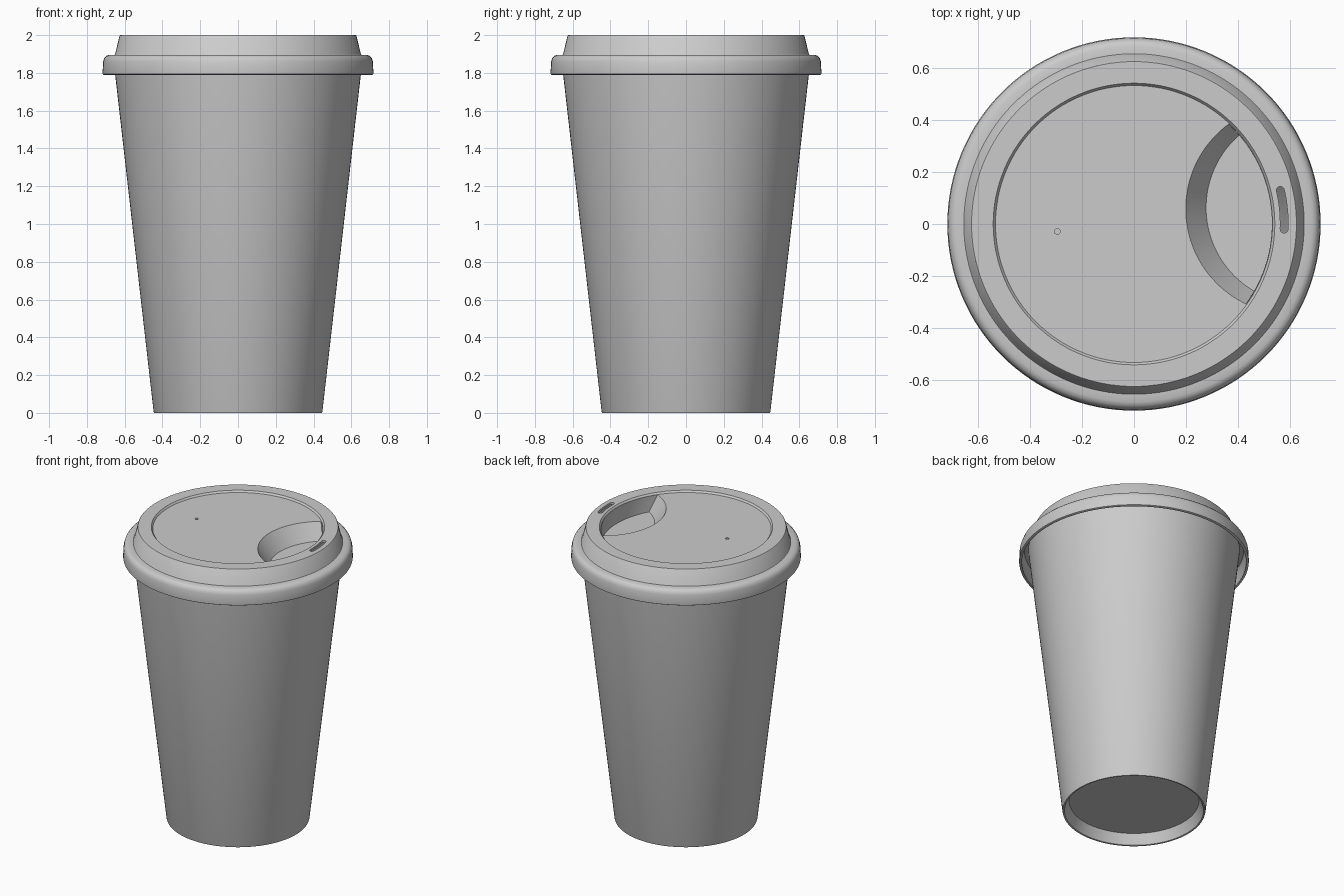
import bpy, bmesh, math
from mathutils import Matrix

if "Cube" in bpy.data.objects:
    bpy.data.objects.remove(bpy.data.objects["Cube"])

TURN = Matrix.Rotation(math.radians(5.5), 4, 'Z')   # lid is turned slightly on the cup


def make(name, bm):
    bmesh.ops.recalc_face_normals(bm, faces=bm.faces)
    me = bpy.data.meshes.new(name)
    bm.to_mesh(me)
    bm.free()
    ob = bpy.data.objects.new(name, me)
    bpy.context.collection.objects.link(ob)
    return ob


def lathe(name, profile, n=128):
    bm = bmesh.new()
    rings = []
    for r, z in profile:
        if r == 0:
            rings.append([bm.verts.new((0, 0, z))] * n)
        else:
            rings.append([bm.verts.new((r * math.cos(2 * math.pi * i / n),
                                        r * math.sin(2 * math.pi * i / n), z)) for i in range(n)])
    for a, b in zip(rings, rings[1:]):
        for i in range(n):
            j = (i + 1) % n
            bm.faces.new(list(dict.fromkeys((a[i], a[j], b[j], b[i]))))
    return make(name, bm)


def loft(name, bottom, top):
    """Closed solid between two outlines with equal point counts."""
    bm = bmesh.new()
    a, b = ([bm.verts.new(p) for p in loop] for loop in (bottom, top))
    for i in range(len(a)):
        j = (i + 1) % len(a)
        bm.faces.new((a[i], a[j], b[j], b[i]))
    bm.faces.new(a[::-1])
    bm.faces.new(b)
    bm.transform(TURN)
    return make(name, bm)


def arc(cx, r, a0, a1, n, z):
    return [(cx + r * math.cos(a0 + (a1 - a0) * i / n),
             r * math.sin(a0 + (a1 - a0) * i / n), z) for i in range(n + 1)]


def crescent(c, r, ro, z):
    """Overlap of the lid circle (radius ro) and a circle of radius r centred at x = c."""
    x = (ro * ro - r * r + c * c) / (2 * c)
    y = math.sqrt(ro * ro - x * x)
    outer, inner = math.atan2(y, x), math.atan2(y, x - c)
    return (arc(0, ro, -outer, outer, 32, z)
            + arc(c, r, inner, 2 * math.pi - inner, 40, z)[1:-1])


def boolean(target, cutter, op):
    m = target.modifiers.new(op, 'BOOLEAN')
    m.object, m.operation, m.solver = cutter, op, 'EXACT'
    bpy.context.view_layer.update()
    dg = bpy.context.evaluated_depsgraph_get()
    me = bpy.data.meshes.new_from_object(target.evaluated_get(dg))
    target.modifiers.clear()
    target.data = me
    bpy.data.objects.remove(cutter)


# Tapered cup with a recessed bottom
cup = lathe("cup", [(0, .07), (.405, .07), (.434, .002), (.438, 0), (.444, 0), (.447, .008),
                    (.66, 1.875), (.645, 1.875), (.433, .085), (0, .085)])

# Thin lid with rounded skirt and shallow sunken top
lid = lathe("lid", [(0, 1.988), (.532, 1.988), (.541, 2), (.624, 2), (.627, 1.997),
                    (.65, 1.902), (.654, 1.896), (.683, 1.895), (.697, 1.89), (.708, 1.879),
                    (.714, 1.86), (.717, 1.80), (.716, 1.793), (.711, 1.79), (.70, 1.79),
                    (.698, 1.86), (.685, 1.88), (.637, 1.882), (.613, 1.985), (.555, 1.985),
                    (.542, 1.973), (0, 1.973)])

# Sipping hollow: add its shell below the top, then carve it out
boolean(lid, loft("hollow_shell", crescent(.645, .381, .545, 1.865),
                  crescent(.605, .42, .545, 1.981)), 'UNION')
boolean(lid, loft("hollow", crescent(.65, .37, .53, 1.88),
                  crescent(.5935, .415, .53, 2.02)), 'DIFFERENCE')

# Curved drinking slot with rounded ends
h, rs, w = .13, .577, .015
slot = []
for z in (1.94, 2.05):
    pts = [(x, y, z) for x, y, _ in arc(0, rs + w, -h, h, 12, z)]
    ends = [(-h, h, range(7, 0, -1))]
    for k in range(1, 8):
        t = math.pi * k / 8
        pts.append(((rs + w * math.cos(t)) * math.cos(h) - w * math.sin(t) * math.sin(h),
                    (rs + w * math.cos(t)) * math.sin(h) + w * math.sin(t) * math.cos(h), z))
    pts += arc(0, rs - w, h, -h, 12, z)
    for k in range(7, 0, -1):
        t = math.pi * k / 8
        pts.append(((rs + w * math.cos(t)) * math.cos(h) - w * math.sin(t) * math.sin(h),
                    -(rs + w * math.cos(t)) * math.sin(h) - w * math.sin(t) * math.cos(h), z))
    slot.append(pts)
boolean(lid, loft("slot", *slot), 'DIFFERENCE')

# Small vent hole
boolean(lid, loft("vent", *[arc(-.296, .011, 0, 2 * math.pi * 15 / 16, 15, z)
                            for z in (1.95, 2.03)]), 'DIFFERENCE')

# Smooth shading with crisp edges
for ob in (cup, lid):
    bpy.ops.object.select_all(action='DESELECT')
    ob.select_set(True)
    bpy.context.view_layer.objects.active = ob
    bpy.ops.object.shade_smooth_by_angle(angle=math.radians(32))
